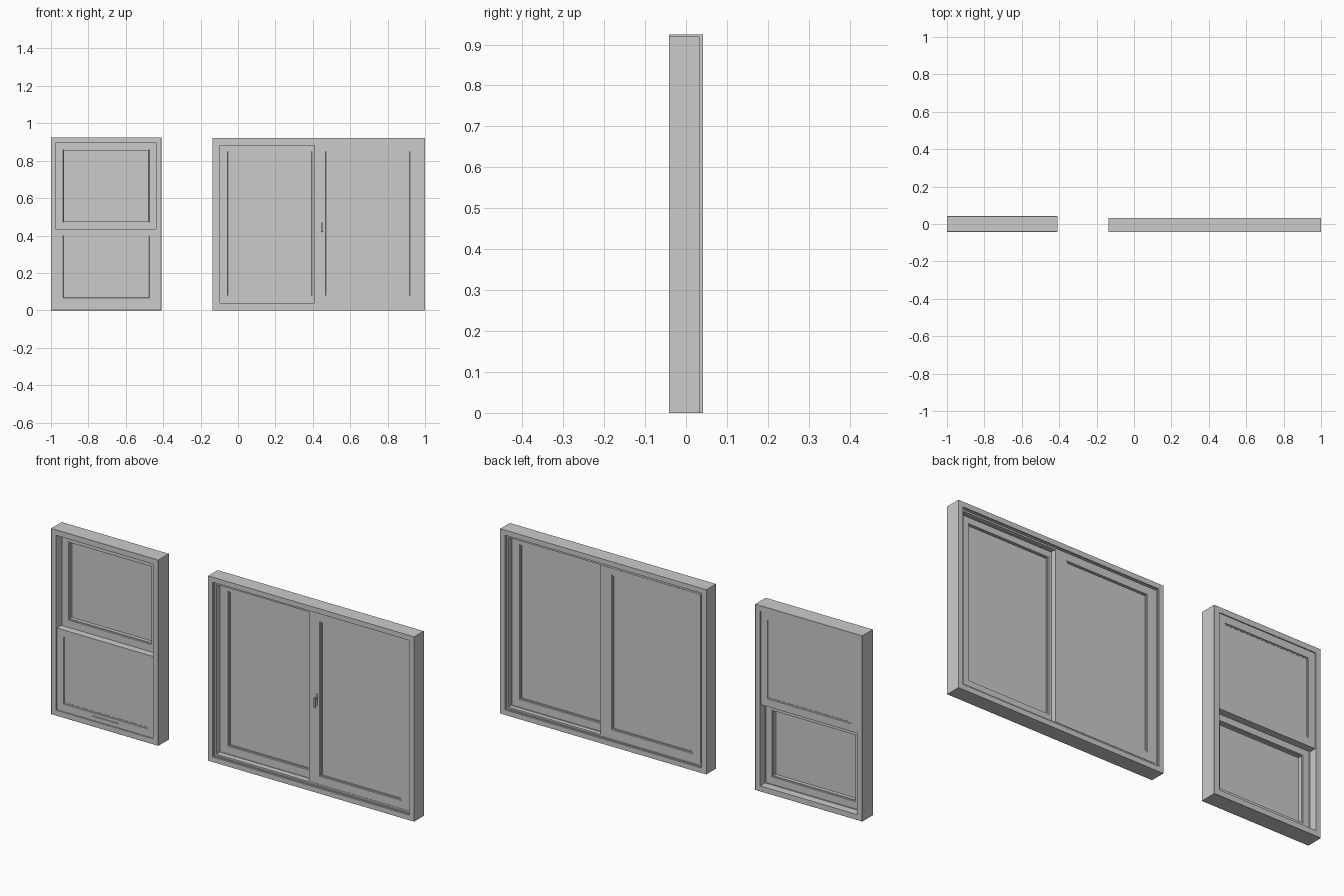
import bpy, bmesh

if "Cube" in bpy.data.objects:
    bpy.data.objects.remove(bpy.data.objects["Cube"])


def finish(name, bm):
    bmesh.ops.recalc_face_normals(bm, faces=bm.faces)
    me = bpy.data.meshes.new(name)
    bm.to_mesh(me)
    bm.free()
    ob = bpy.data.objects.new(name, me)
    bpy.context.collection.objects.link(ob)
    return ob


def box(name, x0, x1, y0, y1, z0, z1, bevel=0):
    bm = bmesh.new()
    bmesh.ops.create_cube(bm, size=1)
    for v in bm.verts:
        v.co = ((x0 + x1) / 2 + v.co.x * (x1 - x0),
                (y0 + y1) / 2 + v.co.y * (y1 - y0),
                (z0 + z1) / 2 + v.co.z * (z1 - z0))
    ob = finish(name, bm)
    if bevel:
        m = ob.modifiers.new("soft_edges", 'BEVEL')
        m.width = bevel
        m.segments = 2
    return ob


def ring(name, outer, inner, profile):
    """Mitred frame: profile points are (t, y), t = 0 on outer rect, 1 on inner.
    Rects are (x0, x1, z0, z1)."""
    bm = bmesh.new()
    loops = []
    for t, y in profile:
        x0, x1, z0, z1 = [a + (b - a) * t for a, b in zip(outer, inner)]
        loops.append([bm.verts.new((x, y, z))
                      for x, z in ((x0, z0), (x1, z0), (x1, z1), (x0, z1))])
    for i, a in enumerate(loops):
        b = loops[(i + 1) % len(loops)]
        for k in range(4):
            j = (k + 1) % 4
            bm.faces.new((a[k], a[j], b[j], b[k]))
    return finish(name, bm)


def inset(r, d):
    return (r[0] + d, r[1] - d, r[2] + d, r[3] - d)


def sash(name, outer, glass, y0, y1, g0, g1):
    """Sash frame with a small bead step on both sides, plus its pane."""
    ring(name + "_frame", outer, glass,
         [(0, y0), (0.86, y0), (0.9, y0 + 0.004), (1, y0 + 0.004),
          (1, y1 - 0.004), (0.9, y1 - 0.004), (0.86, y1), (0, y1)])
    p = inset(glass, -0.004)
    box(name + "_glass", p[0], p[1], g0, g1, p[2], p[3])


# Hung window: outer frame with a parting stop between the two tracks
hung = (-1, -0.41, 0, 0.925)
F, B = -0.042, 0.042
ring("hung_outer_frame", hung, inset(hung, 0.03),
     [(0, F + 0.001), (0.03, F), (0.92, F), (0.92, -0.001), (1, -0.001),
      (1, 0.003), (0.92, 0.003), (0.92, B), (0.03, B), (0, B - 0.001)])

# Lower sash runs in the front track, upper sash in the back track
sash("lower_sash", (-0.973, -0.437, 0.027, 0.434), (-0.93, -0.48, 0.072, 0.395),
     -0.036, 0.0, -0.031, -0.022)
sash("upper_sash", (-0.973, -0.437, 0.43, 0.898), (-0.93, -0.48, 0.475, 0.855),
     0.002, 0.037, 0.024, 0.032)

# Finger lift on the lower sash
box("sash_lift", -0.775, -0.635, -0.041, -0.034, 0.046, 0.051, 0.001)

# Sliding window: outer frame with stepped lips and a track rib
slide = (-0.135, 1, 0, 0.92)
F, B = -0.042, 0.033
ring("slider_outer_frame", slide, inset(slide, 0.04),
     [(0, F), (0.63, F), (0.63, -0.034), (0.75, -0.034), (0.75, -0.03),
      (0.95, -0.03), (0.95, -0.003), (1, -0.003), (1, 0.001), (0.95, 0.001),
      (0.95, 0.022), (0.75, 0.022), (0.75, 0.026), (0.63, 0.026),
      (0.63, B), (0, B)])

# Sliding sashes overlap at the middle, right one in front
sash("right_sash", (0.41, 0.962, 0.038, 0.882), (0.478, 0.912, 0.085, 0.845),
     -0.028, -0.002, -0.019, -0.011)
sash("left_sash", (-0.097, 0.455, 0.038, 0.882), (-0.048, 0.385, 0.085, 0.845),
     -0.001, 0.024, 0.008, 0.016)

# Handle on the meeting stile
box("handle_plate", 0.443, 0.457, -0.031, -0.027, 0.425, 0.485, 0.001)
box("handle_stem", 0.446, 0.454, -0.039, -0.030, 0.455, 0.468, 0.001)
box("handle_lever", 0.446, 0.454, -0.042, -0.037, 0.42, 0.469, 0.001)
